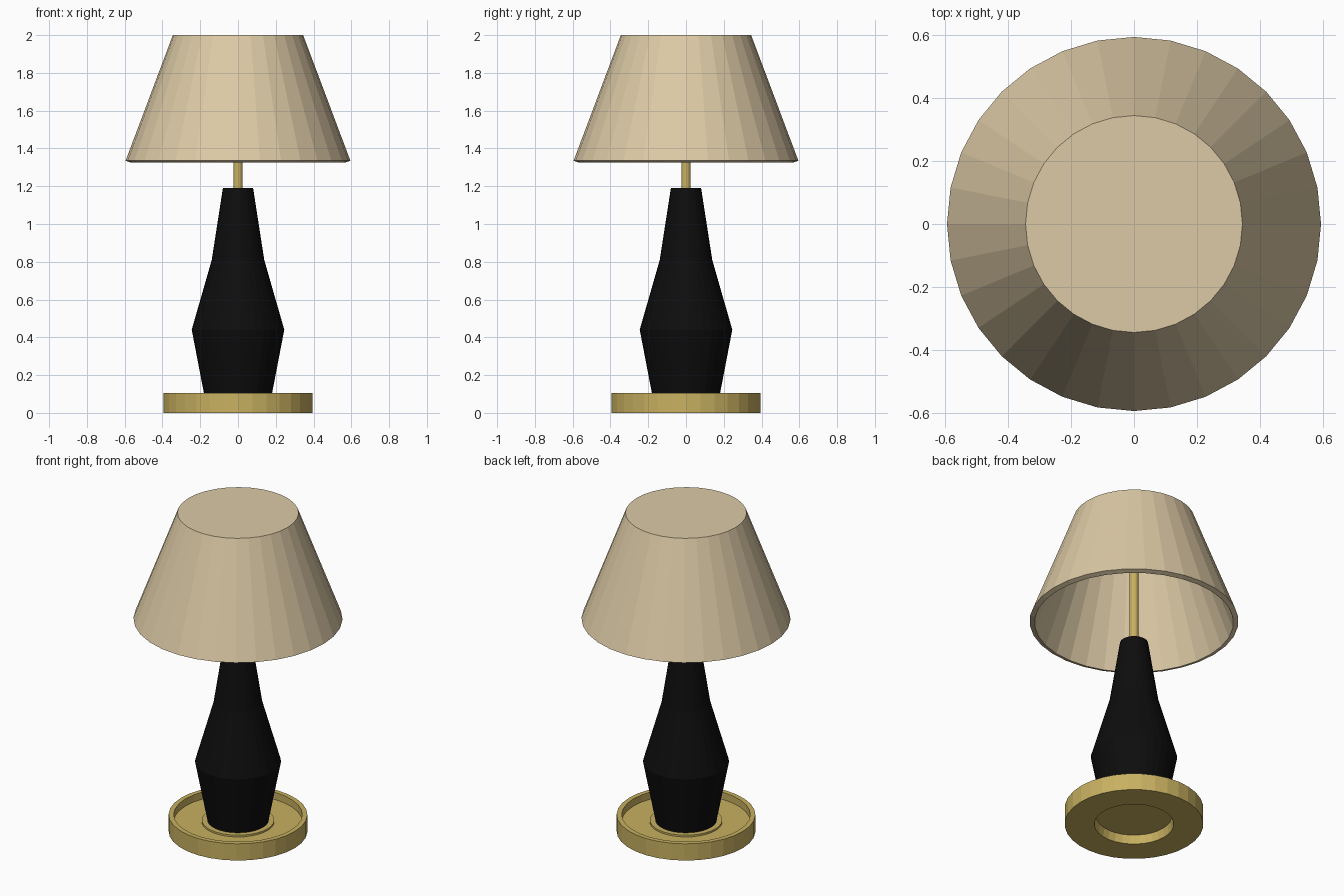
import bpy, bmesh
from math import cos, sin, tau

if "Cube" in bpy.data.objects:
    bpy.data.objects.remove(bpy.data.objects["Cube"])


def material(name, rgb):
    m = bpy.data.materials.new(name)
    m.diffuse_color = (*rgb, 1)
    m.use_nodes = True
    m.node_tree.nodes["Principled BSDF"].inputs["Base Color"].default_value = m.diffuse_color
    return m


def lathe(name, profile, mat, sides=32):
    """Revolve (radius, z) points about z; radius 0 closes with a flat cap."""
    bm = bmesh.new()
    rings = [[bm.verts.new((r * cos(tau * i / sides), r * sin(tau * i / sides), z))
              for i in range(sides)] for r, z in profile]
    for a, b in zip(rings, rings[1:]):
        for i in range(sides):
            j = (i + 1) % sides
            bm.faces.new((a[i], a[j], b[j], b[i]))
    bm.faces.new(rings[0][::-1])
    bm.faces.new(rings[-1])
    bmesh.ops.recalc_face_normals(bm, faces=bm.faces)
    me = bpy.data.meshes.new(name)
    bm.to_mesh(me)
    bm.free()
    me.materials.append(mat)
    ob = bpy.data.objects.new(name, me)
    bpy.context.collection.objects.link(ob)
    return ob


brass = material("brass", (0.58, 0.44, 0.12))
black = material("black_ceramic", (0.004, 0.004, 0.004))
fabric = material("shade_fabric", (0.72, 0.59, 0.38))

# Dish-shaped foot: underside recess, outer wall, rim, sunken floor, raised seat
lathe("base", [(0.215, 0.052), (0.226, 0), (0.395, 0), (0.395, 0.105),
               (0.366, 0.105), (0.366, 0.06), (0.206, 0.06), (0.206, 0.071)], brass)

# Faceted vase body
lathe("body", [(0.174, 0.071), (0.245, 0.44), (0.139, 0.81), (0.08, 1.19)], black)

# Stem running up to the shade's top
lathe("stem", [(0.025, 1.18), (0.025, 1.975)], brass)

# Hollow shade with closed top: inner cap, inner wall, lip, outer wall, top cap
lathe("shade", [(0.325, 1.97), (0.566, 1.325), (0.595, 1.335), (0.345, 2.0)], fabric)
